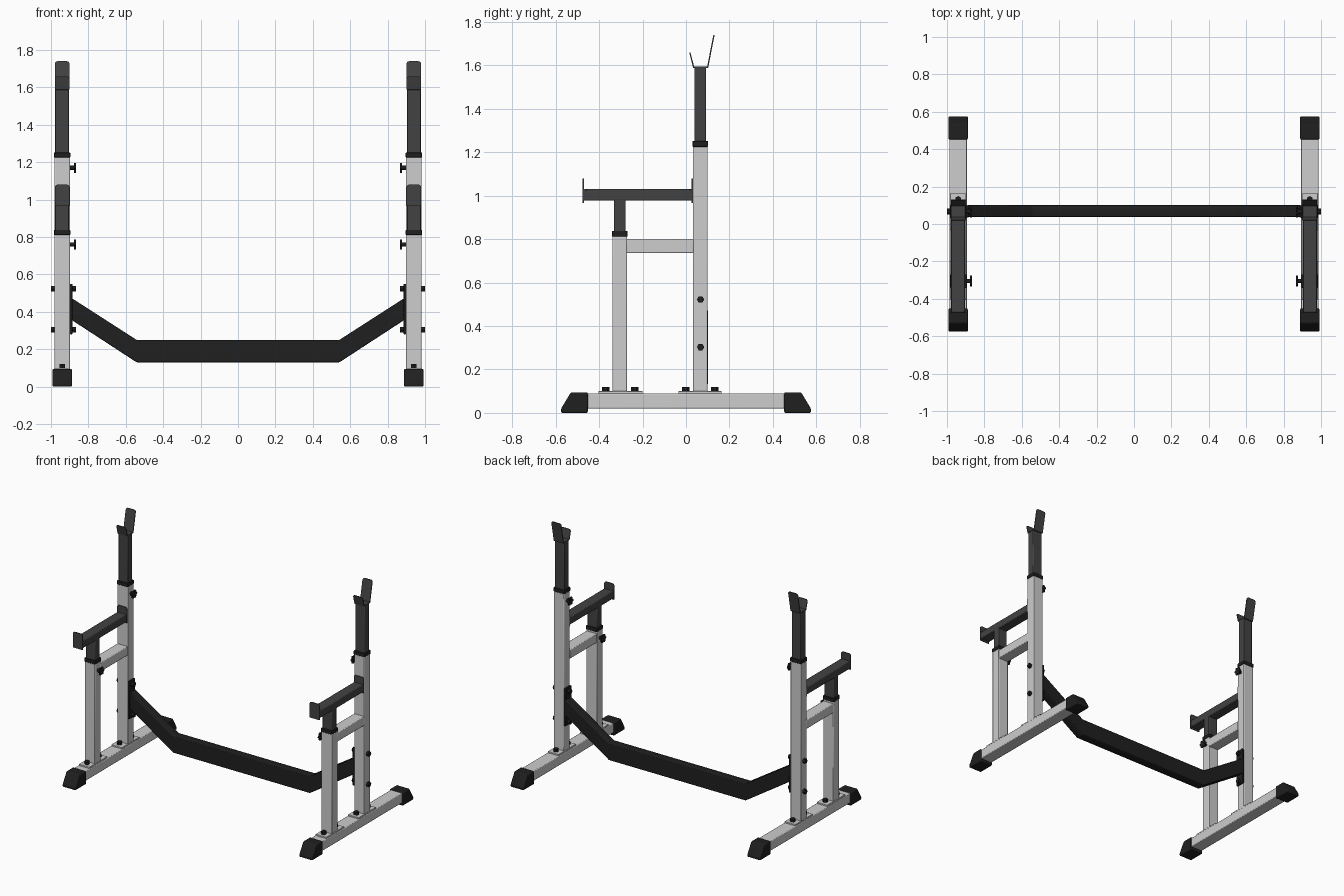
import bpy, bmesh, math
from mathutils import Matrix, Vector

cube = bpy.data.objects.get("Cube")
if cube:
    bpy.data.objects.remove(cube, do_unlink=True)


def material(name, v):
    m = bpy.data.materials.new(name)
    m.use_nodes = True
    m.diffuse_color = (v, v, v, 1)
    bsdf = next(n for n in m.node_tree.nodes if n.type == 'BSDF_PRINCIPLED')
    bsdf.inputs["Base Color"].default_value = (v, v, v, 1)
    bsdf.inputs["Roughness"].default_value = 0.6
    return m


LIGHT = material("light grey paint", 0.61)
DARK = material("dark grey steel", 0.055)
BLACK = material("black", 0.014)
X = 0.94  # centre of each side frame


def finish(name, bm, mat, bevel=0.0, mirror=True):
    """Turn a bmesh into an object, with optional bevel and mirror across x."""
    bmesh.ops.recalc_face_normals(bm, faces=bm.faces)
    me = bpy.data.meshes.new(name)
    bm.to_mesh(me)
    bm.free()
    me.materials.append(mat)
    ob = bpy.data.objects.new(name, me)
    bpy.context.collection.objects.link(ob)
    if bevel:
        b = ob.modifiers.new("Bevel", 'BEVEL')
        b.width, b.segments, b.limit_method = bevel, 2, 'ANGLE'
    if mirror:
        ob.modifiers.new("Mirror", 'MIRROR')
    bpy.ops.object.select_all(action='DESELECT')
    ob.select_set(True)
    bpy.context.view_layer.objects.active = ob
    bpy.ops.object.shade_smooth_by_angle(angle=math.radians(35))
    return ob


def box(name, width, y, z, mat, bevel=0.005, x=X):
    bm = bmesh.new()
    size = (width, y[1] - y[0], z[1] - z[0])
    mid = Vector((x, sum(y) / 2, sum(z) / 2))
    bmesh.ops.create_cube(bm, size=1, matrix=Matrix.Translation(mid) @ Matrix.Diagonal((*size, 1)))
    return finish(name, bm, mat, bevel)


def extrude(name, points, depth, mat, bevel=0.0, mirror=True):
    """Extrude a closed outline of 3D points along a vector."""
    bm = bmesh.new()
    face = bm.faces.new([bm.verts.new(p) for p in points])
    moved = bmesh.ops.extrude_face_region(bm, geom=[face])["geom"]
    bmesh.ops.translate(bm, vec=depth, verts=[v for v in moved if isinstance(v, bmesh.types.BMVert)])
    return finish(name, bm, mat, bevel, mirror)


def cylinders(name, parts, axis, mat, sides=12):
    """Several (centre, radius, length) cylinders joined in one part."""
    bm = bmesh.new()
    turn = Matrix.Rotation(math.pi / 2, 4, 'Y') if axis == 'X' else Matrix()
    for centre, r, length in parts:
        bmesh.ops.create_cone(bm, cap_ends=True, segments=sides, radius1=r, radius2=r, depth=length,
                              matrix=Matrix.Translation(centre) @ turn)
    return finish(name, bm, mat)


def rounded_plate(name, y, z, lean, width=0.077, thick=0.006, r=0.014):
    """Upright plate with rounded top corners; lean shifts its top along y."""
    z0, z1 = z
    h = width / 2
    outline = [(-h, z0), (h, z0)]
    for side, start in ((1, 0), (-1, 90)):
        for i in range(5):
            a = math.radians(start + i * 22.5)
            outline.append((side * (h - r) + r * math.cos(a), z1 - r + r * math.sin(a)))
    pts = [(X + px, y + lean * (pz - z0) / (z1 - z0), pz) for px, pz in outline]
    return extrude(name, pts, (0, thick, 0), DARK)


# Base beam with sloped rubber feet
box("base_beam", 0.092, (-0.5, 0.5), (0.02, 0.09), LIGHT)
for s, label in ((-1, "front"), (1, "rear")):
    foot = [(0.452, 0), (0.575, 0), (0.575, 0.02), (0.53, 0.095), (0.452, 0.095)]
    extrude(label + "_foot", [(X - 0.052, s * y, z) for y, z in foot], (0.104, 0, 0), BLACK, 0.006)

# Uprights: base plate, bolts, outer tube, collar, sliding inner tube and knob
for label, y, top, inner_top, plate, knob_z in (
        ("front", -0.305, 0.813, 0.985, (-0.403, -0.2), 0.76),
        ("rear", 0.066, 1.227, 1.592, (-0.035, 0.164), 1.17)):
    box(label + "_base_plate", 0.085, plate, (0.088, 0.1), LIGHT, 0.002)
    box(label + "_upright", 0.083, (y - 0.034, y + 0.034), (0.095, top), LIGHT)
    box(label + "_collar", 0.087, (y - 0.036, y + 0.036), (top - 0.002, top + 0.025), BLACK, 0.003)
    box(label + "_sliding_tube", 0.075, (y - 0.027, y + 0.027), (top, inner_top), DARK)
    cylinders(label + "_base_bolts",
              [((X, plate[0] + d, 0.109), 0.017, 0.022) for d in (0.034, 0.167)], 'Z', BLACK, 6)
    cylinders(label + "_knob_stem", [((0.889, y, knob_z), 0.011, 0.04)], 'X', BLACK)
    # Lobed grip
    lobes = 48
    ring = []
    for i in range(lobes):
        a = 2 * math.pi * i / lobes
        r = 0.026 + 0.004 * math.cos(6 * a)
        ring.append((0.878, y + r * math.cos(a), knob_z + r * math.sin(a)))
    extrude(label + "_knob_grip", ring, (-0.011, 0, 0), BLACK)

# Brace between the two uprights
box("upright_brace", 0.083, (-0.275, 0.036), (0.735, 0.8), LIGHT)

# Safety bar with an end plate at each end
box("safety_bar", 0.075, (-0.472, 0.03), (0.977, 1.03), DARK)
rounded_plate("safety_bar_front_plate", -0.476, (0.967, 1.08), 0)
rounded_plate("safety_bar_rear_plate", 0.026, (0.967, 1.08), 0)

# Bar cradle: floor, short front lip and tall back lip
box("cradle_floor", 0.077, (0.034, 0.1), (1.587, 1.595), DARK, 0.002)
rounded_plate("cradle_front_lip", 0.033, (1.588, 1.658), -0.018)
rounded_plate("cradle_rear_lip", 0.096, (1.588, 1.74), 0.03)

# Dropped cross beam, its mounting plates and through bolts
ends = [(0.892, 0.475), (0.542, 0.25)]
low = [(0.542, 0.13), (0.892, 0.358)]
right_half = ends + [(-x, z) for x, z in reversed(ends)]
outline = right_half + [(-x, z) for x, z in reversed(low)] + low
extrude("cross_beam", [(x, 0.038, z) for x, z in outline], (0, 0.063, 0), BLACK, 0.004, False)
box("beam_mounting_plate", 0.014, (0.034, 0.1), (0.28, 0.55), BLACK, 0.003, 0.892)
for label, z in (("lower", 0.303), ("upper", 0.522)):
    cylinders(label + "_beam_bolts",
              [((0.99, 0.067, z), 0.017, 0.02), ((0.878, 0.067, z), 0.017, 0.022)], 'X', BLACK, 6)
